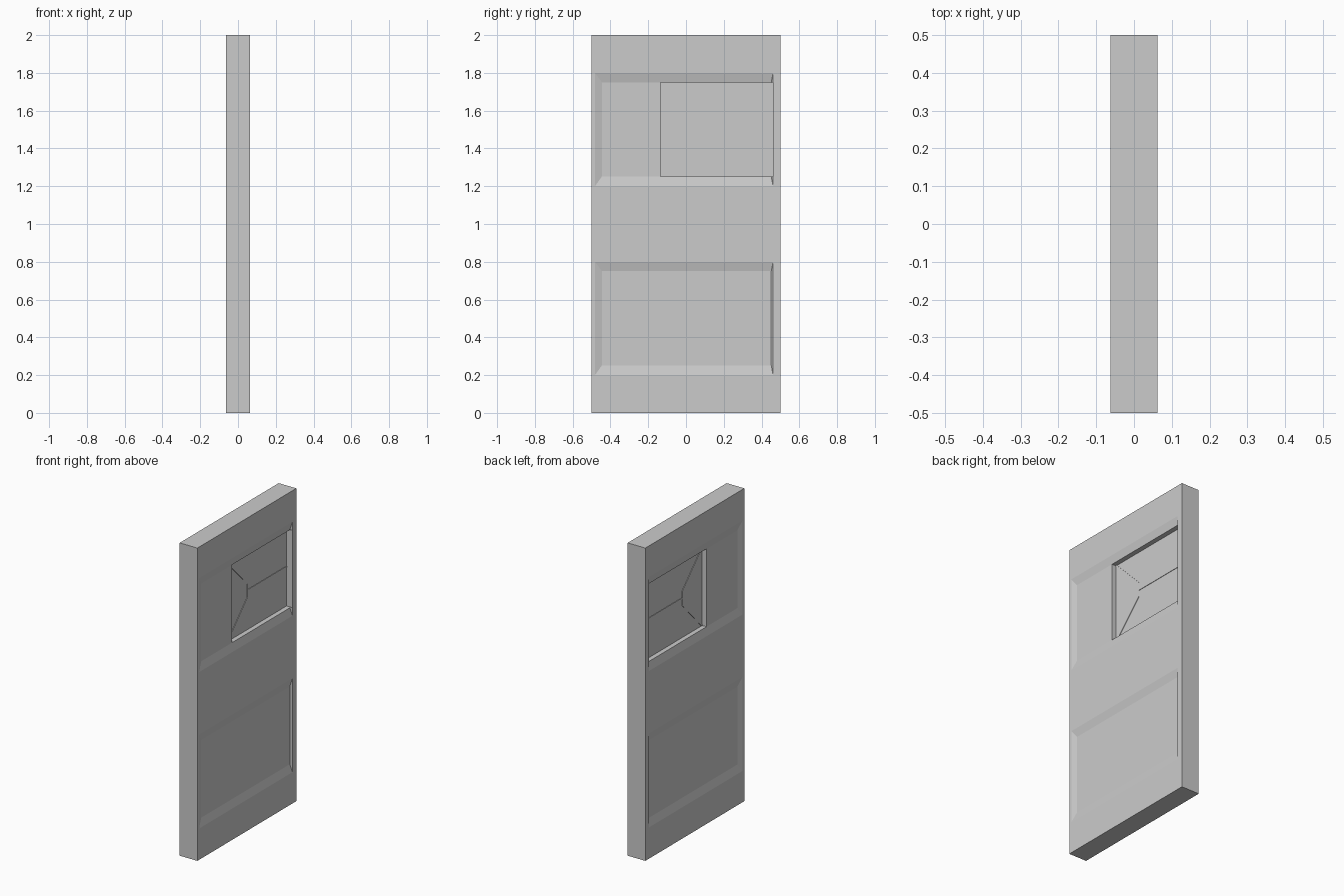
import bpy, math

if "Cube" in bpy.data.objects:
    bpy.data.objects.remove(bpy.data.objects["Cube"])

HALF = 0.0625      # half thickness of the slab
FLOOR = 0.051      # x of the panel floor
PANE = 0.021       # half thickness of the window pane


def mesh_obj(name, verts, faces):
    me = bpy.data.meshes.new(name)
    me.from_pydata(verts, [], faces)
    ob = bpy.data.objects.new(name, me)
    bpy.context.collection.objects.link(ob)
    return ob


def loft(name, rings):
    """Closed solid through rectangles (x, y0, y1, z0, z1) stacked along x."""
    verts, faces = [], []
    for x, y0, y1, z0, z1 in rings:
        verts += [(x, y0, z0), (x, y1, z0), (x, y1, z1), (x, y0, z1)]
    for r in range(len(rings) - 1):
        for i in range(4):
            j = (i + 1) % 4
            faces.append((r*4 + i, r*4 + j, r*4 + 4 + j, r*4 + 4 + i))
    n = len(verts)
    faces += [(3, 2, 1, 0), (n - 4, n - 3, n - 2, n - 1)]
    ob = mesh_obj(name, verts, faces)
    if rings[-1][0] < rings[0][0]:
        ob.data.flip_normals()
    return ob


def cut(target, cutter):
    cutter.hide_render = True
    mod = target.modifiers.new("cut", 'BOOLEAN')
    mod.operation, mod.solver, mod.object = 'DIFFERENCE', 'EXACT', cutter
    bpy.context.view_layer.objects.active = target
    bpy.ops.object.modifier_apply(modifier=mod.name)
    bpy.data.objects.remove(cutter)


# Door slab
door = loft("door_slab", [(-HALF, -0.5, 0.5, 0, 2), (HALF, -0.5, 0.5, 0, 2)])

# Bevelled panels and window recess on both faces
for s in (1, -1):
    for z0, z1 in ((0.2, 0.8), (1.2, 1.8)):
        outer = (-0.482, 0.461, z0, z1)
        inner = (-0.445, 0.451, z0 + 0.052, z1 - 0.05)
        cut(door, loft("panel_cutter", [(s*FLOOR, *inner), (s*HALF, *outer), (s*0.1, *outer)]))
    opening = (-0.134, 0.461, 1.252, 1.75)
    cut(door, loft("window_cutter", [(s*PANE, *opening), (s*0.1, *opening)]))


# Thin glazing bars across the pane
def bar(name, a, b, w=0.01):
    dy, dz = b[0] - a[0], b[1] - a[1]
    ln = math.hypot(dy, dz)
    ob = loft(name, [(-PANE - 0.003, -ln/2, ln/2, -w/2, w/2), (PANE + 0.003, -ln/2, ln/2, -w/2, w/2)])
    ob.location = (0, (a[0] + b[0])/2, (a[1] + b[1])/2)
    ob.rotation_euler.x = math.atan2(dz, dy)


bar("glazing_bar_upper", (-0.132, 1.75), (0.067, 1.547))
bar("glazing_bar_lower", (-0.132, 1.252), (0.067, 1.46))
bar("glazing_bar_vertical", (0.066, 1.458), (0.066, 1.549))
bar("glazing_bar_horizontal", (0.066, 1.503), (0.461, 1.503))
